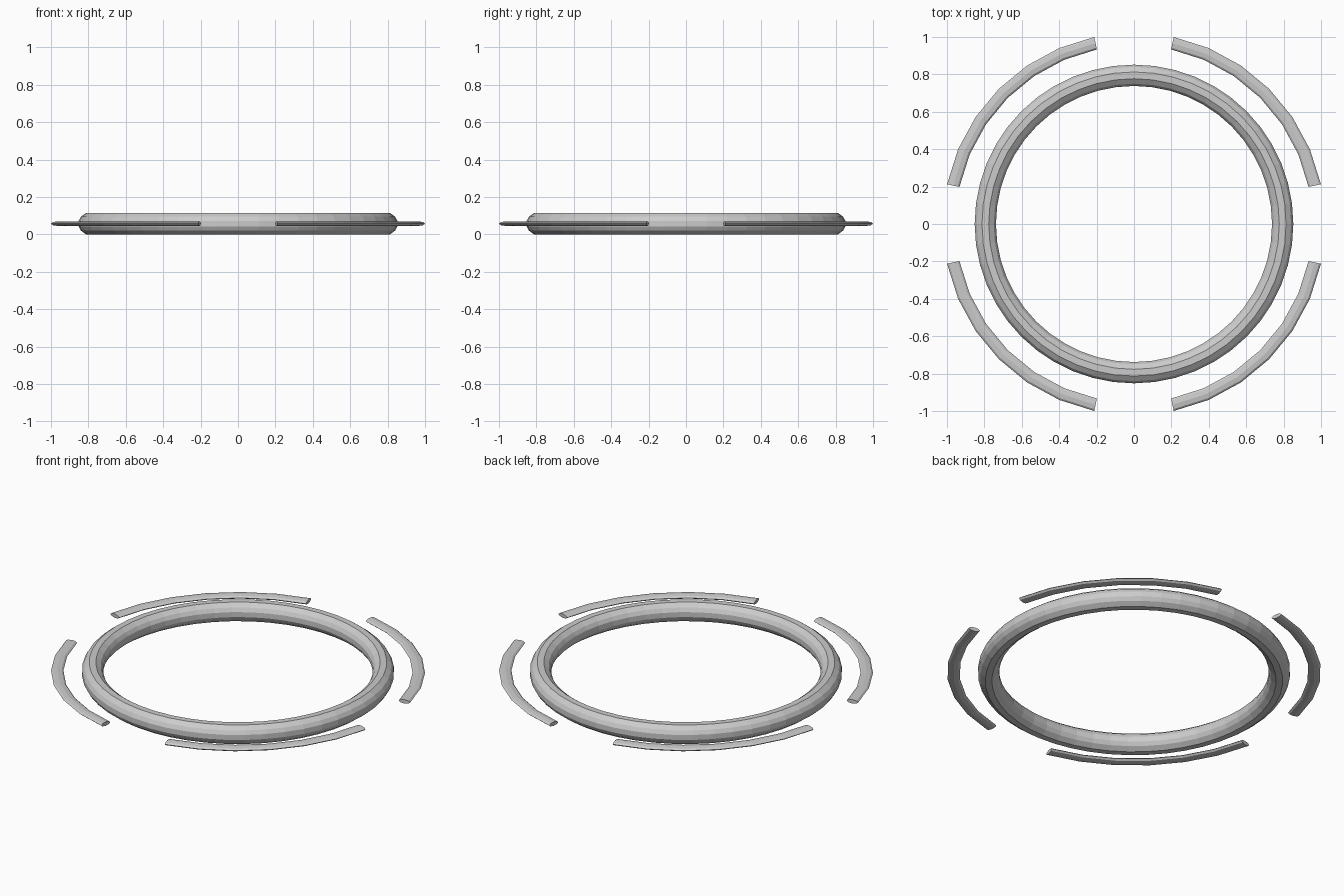
import bpy, bmesh, math

cube = bpy.data.objects.get("Cube")
if cube:
    bpy.data.objects.remove(cube, do_unlink=True)

grey = bpy.data.materials.new("light_grey")
grey.use_nodes = True
grey.diffuse_color = (0.6, 0.6, 0.6, 1)
grey.node_tree.nodes["Principled BSDF"].inputs["Base Color"].default_value = (0.6, 0.6, 0.6, 1)

MID_Z = 0.0575


def sweep(name, profile, radius, start, end, steps, closed):
    """Sweep a (radial, height) profile around the z axis, in degrees."""
    bm = bmesh.new()
    count = steps if closed else steps + 1
    loops = []
    for i in range(count):
        a = math.radians(start + (end - start) * i / steps)
        loops.append([bm.verts.new(((radius + r) * math.cos(a),
                                    (radius + r) * math.sin(a), MID_Z + h))
                      for r, h in profile])
    n = len(profile)
    for i in range(steps):
        p, q = loops[i], loops[(i + 1) % count]
        for j in range(n):
            k = (j + 1) % n
            bm.faces.new((p[j], q[j], q[k], p[k]))
    if not closed:
        bm.faces.new(loops[0])
        bm.faces.new(loops[-1][::-1])
    bmesh.ops.recalc_face_normals(bm, faces=bm.faces[:])
    mesh = bpy.data.meshes.new(name)
    bm.to_mesh(mesh)
    bm.free()
    mesh.materials.append(grey)
    obj = bpy.data.objects.new(name, mesh)
    bpy.context.collection.objects.link(obj)
    return obj


# Main ring with a faceted round section
quarter = [(0.057, 0.015), (0.045, 0.037), (0.018, MID_Z)]
half = quarter + [(-r, h) for r, h in reversed(quarter)]
ring_profile = half + [(r, -h) for r, h in reversed(half)]
sweep("main_ring", ring_profile, 0.795, 0, 360, 48, True)

# Four thin arcs around it, with a flattened section
arc_profile = [(0.034 * math.cos(math.tau * i / 8), 0.012 * math.sin(math.tau * i / 8))
               for i in range(8)]
for i, name in enumerate(("back_left", "back_right", "front_right", "front_left")):
    sweep("outer_arc_" + name, arc_profile, 0.988, 12 + 90 * i, 78 + 90 * i, 6, False)
